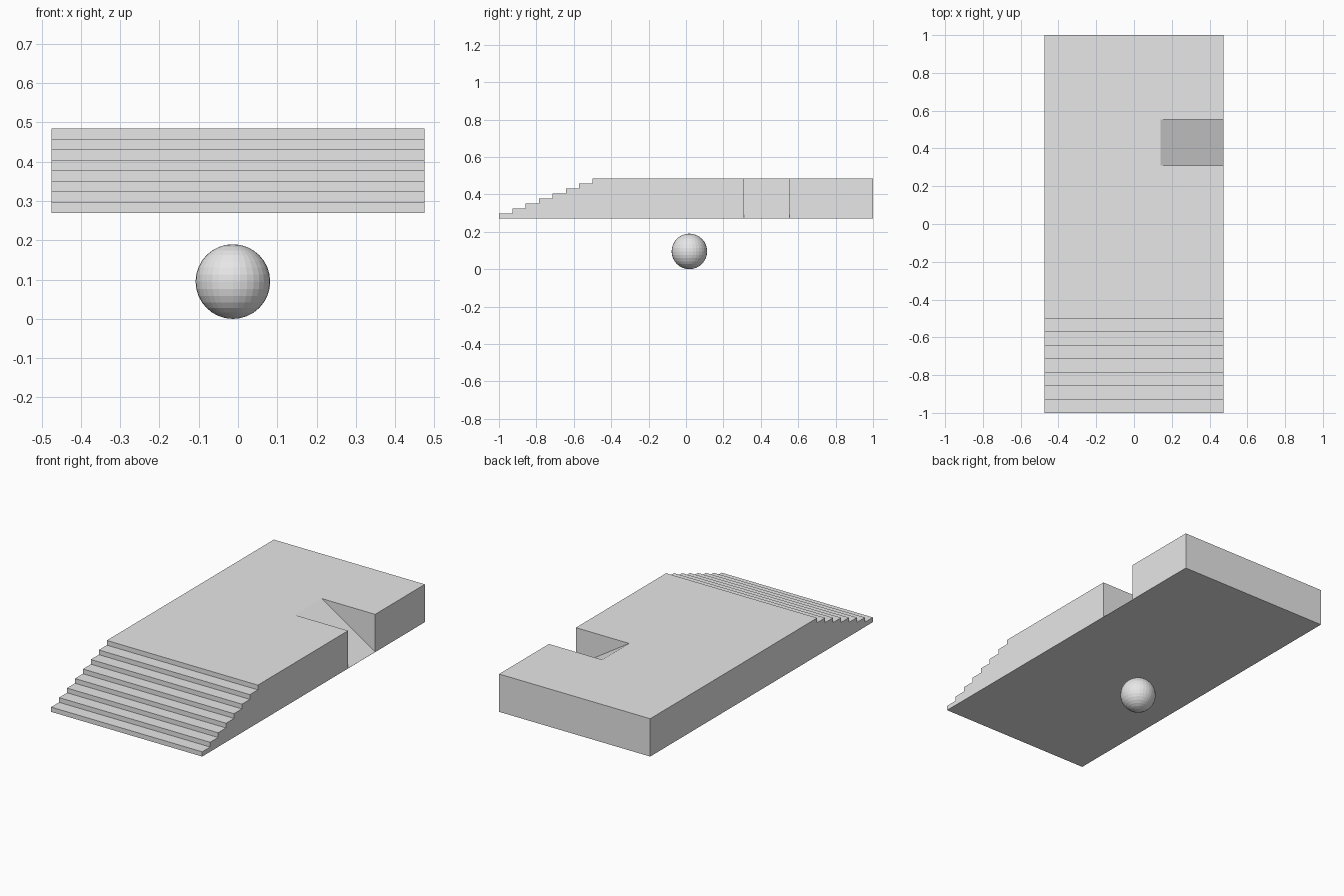
import bpy, bmesh
from mathutils import Vector

if "Cube" in bpy.data.objects:
    bpy.data.objects.remove(bpy.data.objects["Cube"])

HALF_W, BOTTOM, TOP = 0.475, 0.27, 0.485
STEPS = 7

grey = bpy.data.materials.new("plain grey")
grey.diffuse_color = (0.8, 0.8, 0.8, 1)
grey.use_nodes = True
grey.node_tree.nodes["Principled BSDF"].inputs["Base Color"].default_value = grey.diffuse_color


def add_object(name, bm):
    bmesh.ops.recalc_face_normals(bm, faces=bm.faces[:])
    mesh = bpy.data.meshes.new(name)
    bm.to_mesh(mesh)
    bm.free()
    mesh.materials.append(grey)
    ob = bpy.data.objects.new(name, mesh)
    bpy.context.collection.objects.link(ob)
    return ob


def prism(name, points, direction):
    """Extrude a closed outline along a direction."""
    bm = bmesh.new()
    face = bm.faces.new([bm.verts.new(p) for p in points])
    ext = bmesh.ops.extrude_face_region(bm, geom=[face])
    verts = [g for g in ext["geom"] if isinstance(g, bmesh.types.BMVert)]
    bmesh.ops.translate(bm, verts=verts, vec=Vector(direction))
    return add_object(name, bm)


# Platform: stepped side profile extruded across the width
rise, tread = (TOP - BOTTOM) / (STEPS + 1), 0.5 / STEPS
profile = [(-HALF_W, -1, BOTTOM)]
for i in range(STEPS):
    z = BOTTOM + rise * (i + 1)
    profile += [(-HALF_W, -1 + tread * i, z), (-HALF_W, -1 + tread * (i + 1), z)]
profile += [(-HALF_W, -0.5, TOP), (-HALF_W, 1, TOP), (-HALF_W, 1, BOTTOM)]
platform = prism("stepped_platform", profile, (2 * HALF_W, 0, 0))

# Side ramp: wedge cut falling from the deck to the bottom of the right edge
x0, y0, y1 = 0.14, 0.31, 0.553
slope = (BOTTOM + 0.0005 - TOP) / (HALF_W - x0)


def on_ramp(x):
    return (x, y0, TOP + slope * (x - x0))


cutter = prism("ramp_cutter", [on_ramp(x0 - 0.1), on_ramp(HALF_W + 0.1),
                               (HALF_W + 0.1, y0, TOP + 0.2), (x0 - 0.1, y0, TOP + 0.2)],
               (0, y1 - y0, 0))
cutter.hide_render = True
mod = platform.modifiers.new("side ramp", 'BOOLEAN')
mod.operation, mod.solver, mod.object = 'DIFFERENCE', 'EXACT', cutter
bpy.context.view_layer.objects.active = platform
bpy.ops.object.modifier_apply(modifier=mod.name)
bpy.data.objects.remove(cutter)

# Ball hovering under the platform, flat faceted
bm = bmesh.new()
bmesh.ops.create_uvsphere(bm, u_segments=32, v_segments=16, radius=0.095)
ball = add_object("ball", bm)
ball.location = (-0.013, 0.018, 0.095)
